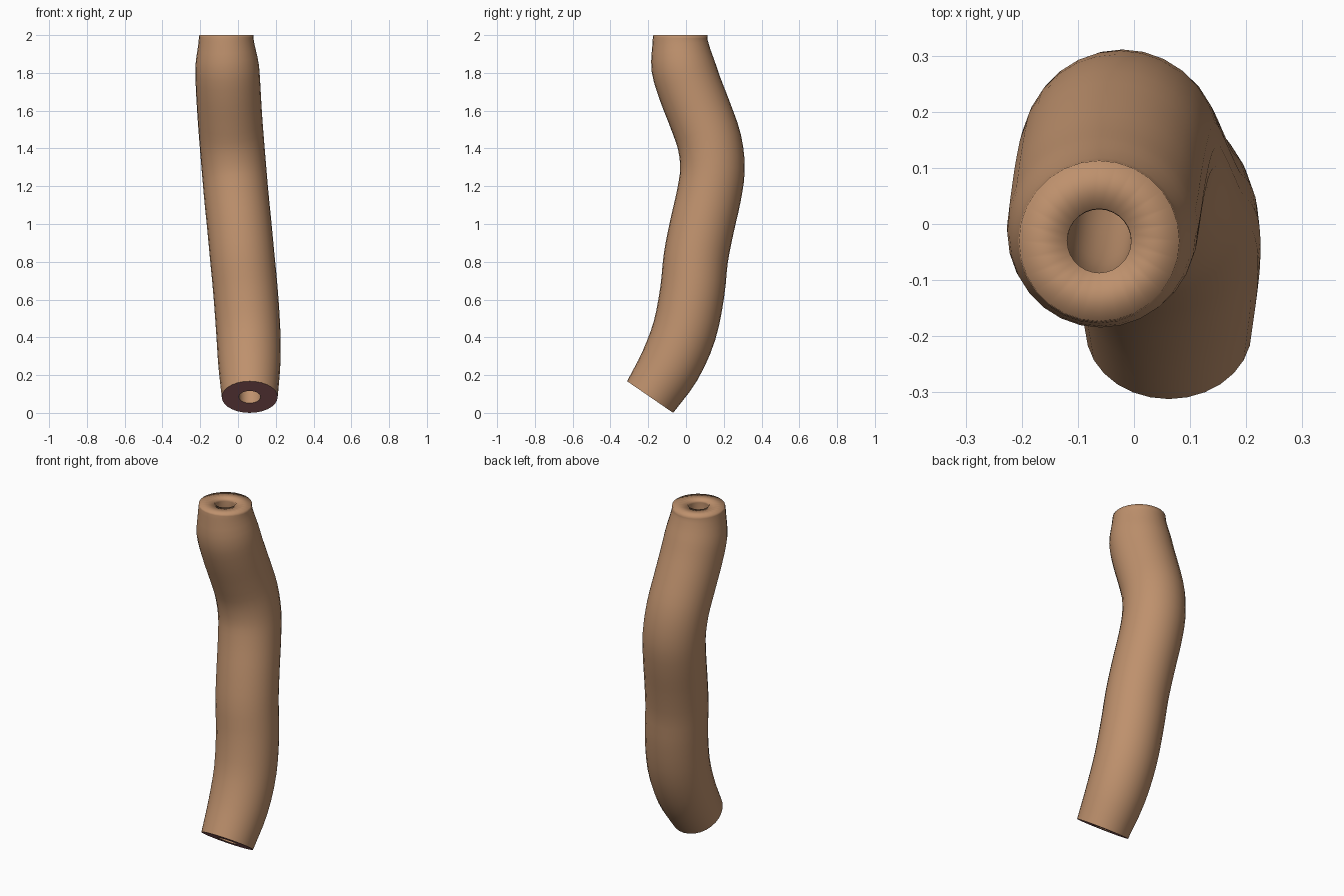
import bpy, bmesh, math
from mathutils import Vector

cube = bpy.data.objects.get("Cube")
if cube:
    bpy.data.objects.remove(cube, do_unlink=True)


def make_material(name, color):
    mat = bpy.data.materials.new(name)
    mat.use_nodes = True
    mat.diffuse_color = color
    mat.node_tree.nodes["Principled BSDF"].inputs["Base Color"].default_value = color
    return mat


tan = make_material("tan brown", (0.515, 0.282, 0.152, 1))
maroon = make_material("dusky maroon", (0.39, 0.152, 0.155, 1))

# Centre line of the bent tube: x, y, z, outer radius
PATH = [Vector(p) for p in (
    (0.062, -0.19, 0.084, 0.148), (0.06, -0.085, 0.25, 0.164),
    (0.054, -0.008, 0.435, 0.170), (0.04, 0.033, 0.64, 0.171),
    (0.023, 0.052, 0.82, 0.171), (0.007, 0.085, 0.99, 0.171),
    (-0.009, 0.121, 1.15, 0.171), (-0.021, 0.14, 1.29, 0.171),
    (-0.033, 0.124, 1.435, 0.171), (-0.044, 0.074, 1.58, 0.171),
    (-0.052, 0.02, 1.72, 0.171), (-0.058, -0.017, 1.84, 0.168),
    (-0.062, -0.03, 1.95, 0.149), (-0.062, -0.03, 2.0, 0.143))]
SIDES, STEPS, BORE = 28, 3, 0.057
BOTTOM_DIR, TOP_DIR = Vector((0, 0.566, 0.824)), Vector((0, 0, 1))


def smooth_path(points):
    """Catmull-Rom interpolation through all control points."""
    pts = [2 * points[0] - points[1]] + points + [2 * points[-1] - points[-2]]
    out = []
    for a, b, c, d in zip(pts, pts[1:], pts[2:], pts[3:]):
        for i in range(STEPS):
            t = i / STEPS
            out.append(0.5 * (2 * b + (c - a) * t + (2 * a - 5 * b + 4 * c - d) * t ** 2
                              + (3 * b - a - 3 * c + d) * t ** 3))
    return out + [points[-1]]


def bridge(bm, lower, upper):
    return [bm.faces.new((lower[i], lower[(i + 1) % SIDES],
                          upper[(i + 1) % SIDES], upper[i])) for i in range(SIDES)]


path = smooth_path(PATH)
bm = bmesh.new()
outer, inner = [], []
for i, p in enumerate(path):
    if i == 0:
        tangent = BOTTOM_DIR
    elif i == len(path) - 1:
        tangent = TOP_DIR
    else:
        tangent = (path[i + 1] - path[i - 1]).to_3d().normalized()
    u = (Vector((1, 0, 0)) - tangent * tangent.x).normalized()
    v = tangent.cross(u)
    for rings, radius in ((outer, p.w), (inner, BORE)):
        rings.append([bm.verts.new(p.to_3d() + radius * (math.cos(a) * u + math.sin(a) * v))
                      for a in (math.tau * k / SIDES for k in range(SIDES))])

# Outer wall, bore wall and the two end rings
for i in range(len(path) - 1):
    bridge(bm, outer[i], outer[i + 1])
    bridge(bm, inner[i + 1], inner[i])
bridge(bm, outer[-1], inner[-1])
bottom = bridge(bm, inner[0], outer[0])
for face in bm.faces:
    face.smooth = True
for face in bottom:
    face.material_index = 1
    face.smooth = False
    for edge in face.edges:
        edge.smooth = False

mesh = bpy.data.meshes.new("bent_tube")
bm.to_mesh(mesh)
bm.free()
mesh.materials.append(tan)
mesh.materials.append(maroon)
bpy.context.collection.objects.link(bpy.data.objects.new("bent_tube", mesh))
